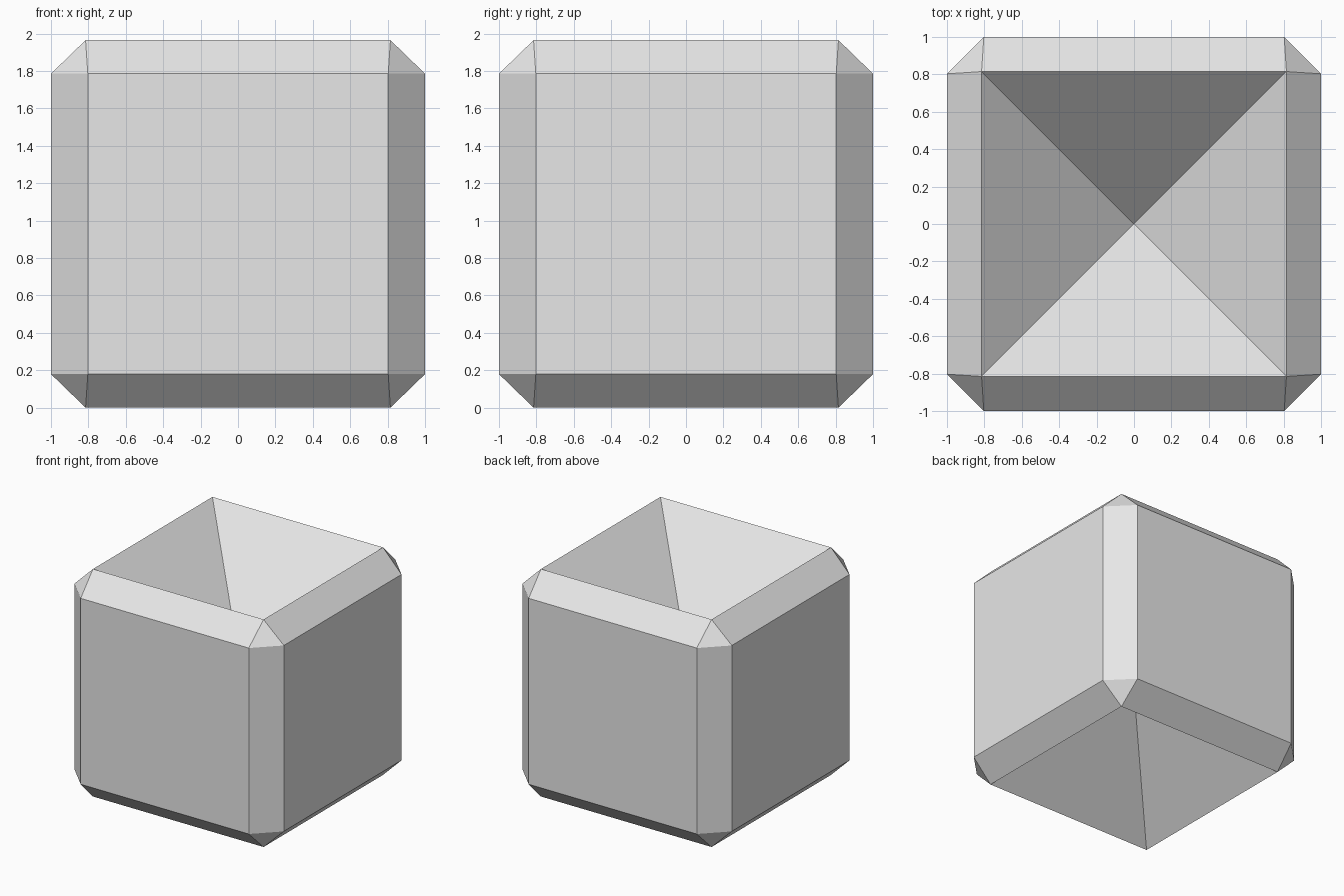
import bpy
import bmesh

cube = bpy.data.objects.get("Cube")
if cube:
    bpy.data.objects.remove(cube, do_unlink=True)

FACE = 0.803      # half width of each flat side panel
RIM = 0.815       # half width of the sharp rim
MID = 0.9825      # middle height
HALF = 0.9825     # half height to the rim
DIP = 0.815       # depth of the pyramid hollows

grey = bpy.data.materials.new("light_grey")
grey.use_nodes = True
colour = (0.8, 0.8, 0.8, 1)
grey.diffuse_color = colour
grey.node_tree.nodes["Principled BSDF"].inputs["Base Color"].default_value = colour

bm = bmesh.new()
corners = [(-1, -1), (1, -1), (1, 1), (-1, 1)]


def ring(z, size):
    return [bm.verts.new((x * size, y * size, z)) for x, y in corners]


def panel_ring(z):
    """Eight points: two for each chamfered vertical edge."""
    verts = []
    for i, (x, y) in enumerate(corners):
        pair = [(x, y * FACE), (x * FACE, y)]
        if i % 2 == 0:
            pair.sort(key=lambda p: abs(p[1]) != FACE)
        else:
            pair.reverse()
        verts += [bm.verts.new((px, py, z)) for px, py in pair]
    return verts


# Side panels and vertical chamfers
low, high = panel_ring(MID - FACE), panel_ring(MID + FACE)
for i in range(8):
    j = (i + 1) % 8
    bm.faces.new((low[i], low[j], high[j], high[i]))

# Sloped edges, corner triangles and pyramid hollow at each end
for sign, belt in ((-1, low), (1, high)):
    rim = ring(MID + sign * HALF, RIM)
    apex = bm.verts.new((0, 0, MID + sign * (HALF - DIP)))
    for i in range(4):
        j = (i + 1) % 4
        a, b, c = belt[2 * i], belt[2 * i + 1], belt[2 * j]
        bm.faces.new((a, b, rim[i]))
        bm.faces.new((b, c, rim[j], rim[i]))
        bm.faces.new((rim[i], rim[j], apex))

bmesh.ops.recalc_face_normals(bm, faces=bm.faces[:])
mesh = bpy.data.meshes.new("hollowed_block")
bm.to_mesh(mesh)
bm.free()
mesh.materials.append(grey)
block = bpy.data.objects.new("hollowed_block", mesh)
bpy.context.collection.objects.link(block)
